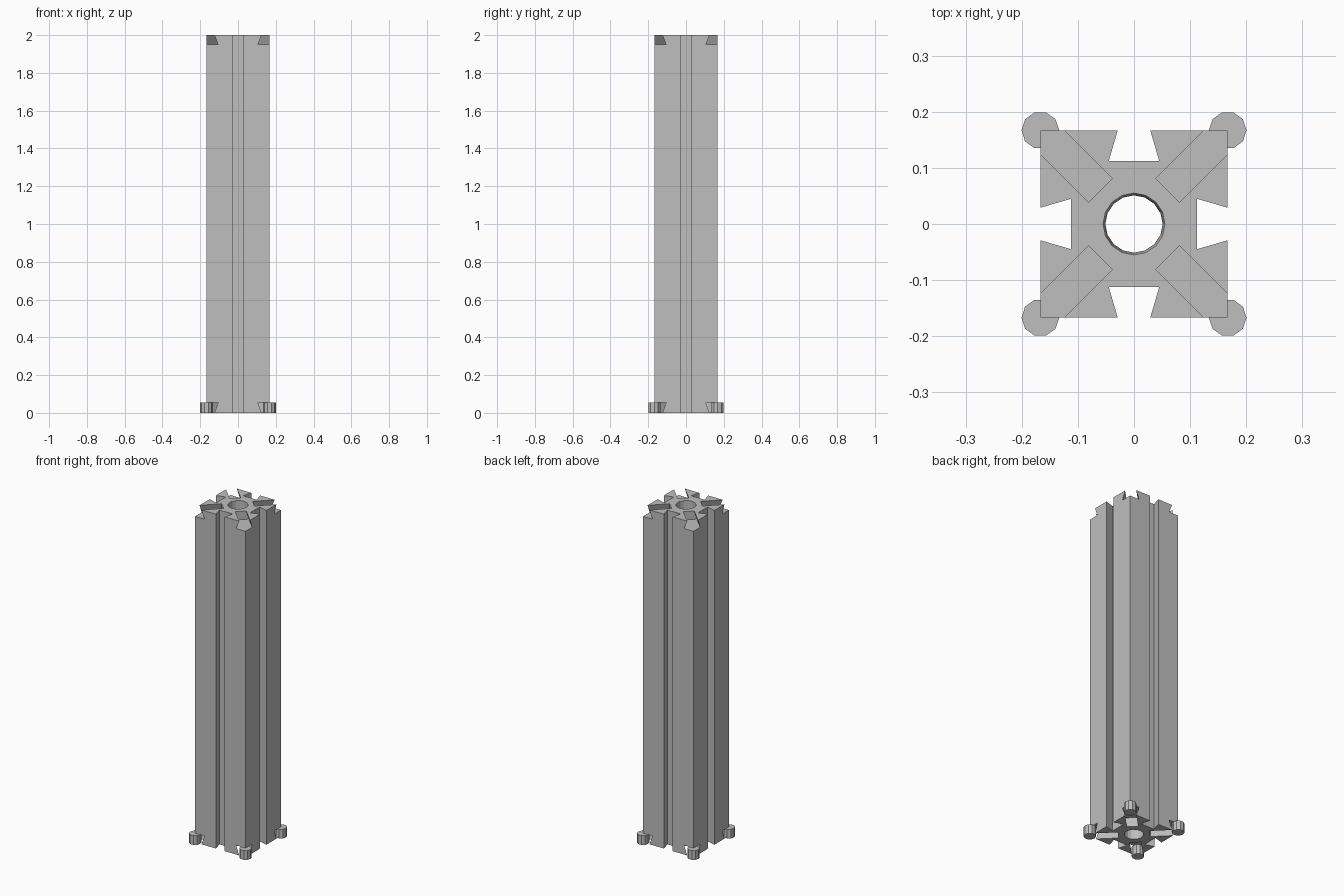
import bpy, bmesh, math
from mathutils import Matrix

cube = bpy.data.objects.get("Cube")
if cube:
    bpy.data.objects.remove(cube, do_unlink=True)

HALF, HEIGHT = 0.167, 2.0

grey = bpy.data.materials.new("plain_grey")
grey.use_nodes = True
grey.diffuse_color = (0.52, 0.52, 0.52, 1)
grey.node_tree.nodes["Principled BSDF"].inputs["Base Color"].default_value = (0.52, 0.52, 0.52, 1)


def make_object(name, bm):
    bmesh.ops.recalc_face_normals(bm, faces=bm.faces)
    mesh = bpy.data.meshes.new(name)
    bm.to_mesh(mesh)
    bm.free()
    obj = bpy.data.objects.new(name, mesh)
    mesh.materials.append(grey)
    bpy.context.collection.objects.link(obj)
    return obj


def extrude(name, points, offset):
    """Closed profile pushed along an offset vector."""
    bm = bmesh.new()
    face = bm.faces.new([bm.verts.new(p) for p in points])
    result = bmesh.ops.extrude_face_region(bm, geom=[face], use_keep_orig=True)
    moved = [v for v in result["geom"] if isinstance(v, bmesh.types.BMVert)]
    bmesh.ops.translate(bm, verts=moved, vec=offset)
    return make_object(name, bm)


def cylinder(name, sides, bottom, top, low, high, spot=(0, 0)):
    bm = bmesh.new()
    bmesh.ops.create_cone(bm, cap_ends=True, segments=sides, radius1=bottom, radius2=top,
                          depth=high - low,
                          matrix=Matrix.Translation((*spot, (low + high) / 2)))
    return make_object(name, bm)


def cut(target, cutter):
    cutter.hide_render = True
    mod = target.modifiers.new("cut", 'BOOLEAN')
    mod.operation, mod.solver, mod.object = 'DIFFERENCE', 'EXACT', cutter
    bpy.context.view_layer.objects.active = target
    bpy.ops.object.modifier_apply(modifier=mod.name)
    bpy.data.objects.remove(cutter, do_unlink=True)


# Column with a dovetail groove down each side
side = [(-0.029, -HALF), (-0.045, -0.112), (0.045, -0.112), (0.029, -HALF), (HALF, -HALF)]
outline = []
for turn in range(4):
    c, s = round(math.cos(turn * math.pi / 2)), round(math.sin(turn * math.pi / 2))
    outline += [(x * c - y * s, x * s + y * c, 0) for x, y in side]
column = extrude("column", outline, (0, 0, HEIGHT))

# Central bore, slightly tapered
cut(column, cylinder("bore_cutter", 16, 0.051, 0.055, -0.01, HEIGHT + 0.01))

# Diagonal dovetail slots at both ends of every corner
top_slot = [(0.0272, HEIGHT + 0.01), (0.044, HEIGHT - 0.05)]
bottom_slot = [(0.0275, -0.01), (0.044, 0.055)]
for (w1, z1), (w2, z2) in (top_slot, bottom_slot):
    for turn in range(4):
        profile = [(0.085, -w1, z1), (0.085, w1, z1), (0.085, w2, z2), (0.085, -w2, z2)]
        slot = extrude("slot_cutter", profile, (0.25, 0, 0))
        slot.data.transform(Matrix.Rotation(math.pi / 4 + turn * math.pi / 2, 4, 'Z'))
        cut(column, slot)

# Ten-sided corner feet
for x, x_name in ((HALF, "left"), (-HALF, "right")):
    for y, y_name in ((-HALF, "front"), (HALF, "back")):
        foot = cylinder(f"{y_name}_{x_name}_foot", 10, 0.0335, 0.0335, 0, 0.055, (x, y))
        # Put a corner of each foot on the x axis
        centre = Matrix.Translation((x, y, 0))
        foot.data.transform(centre @ Matrix.Rotation(math.pi / 2, 4, 'Z') @ centre.inverted())
